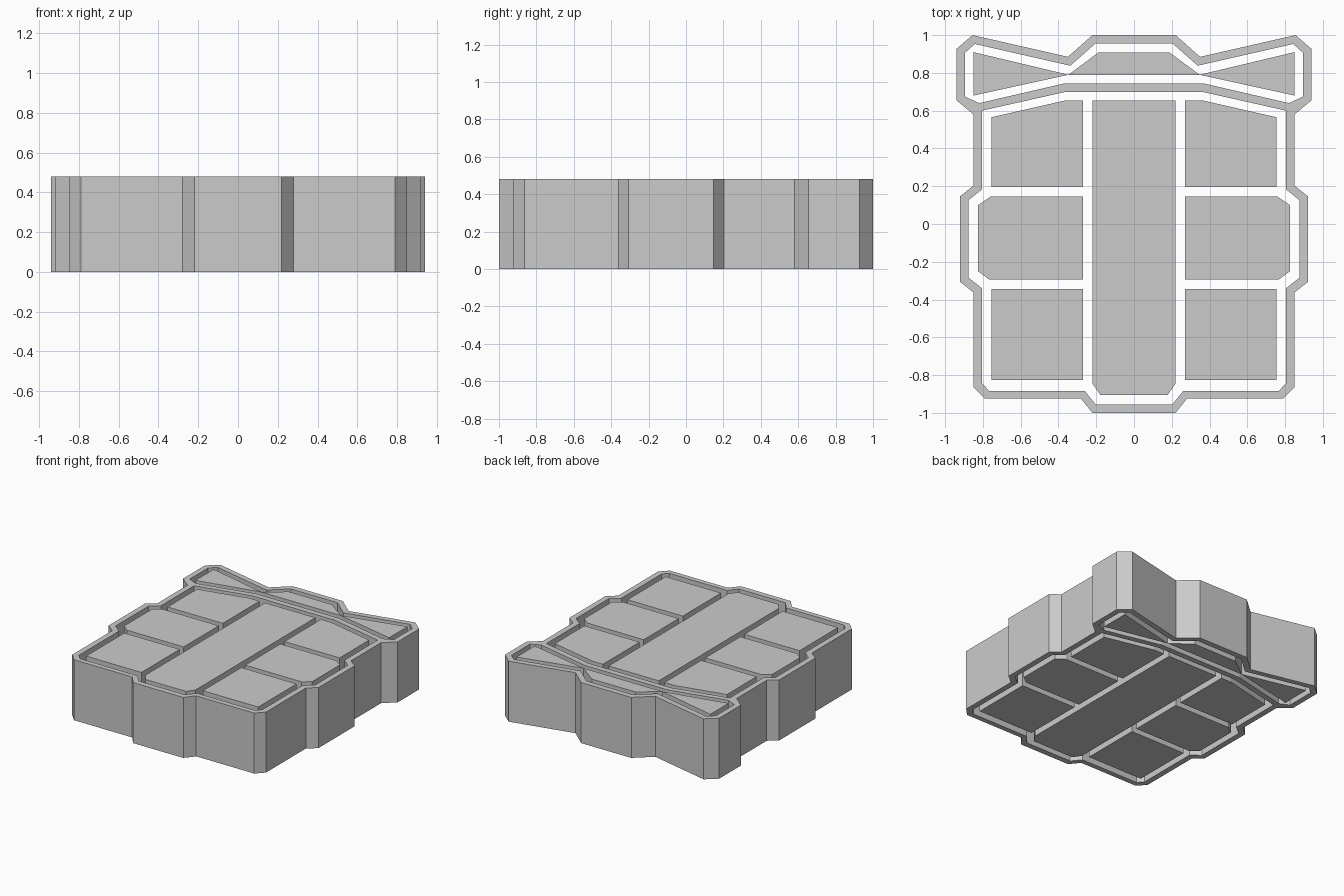
import bpy

if "Cube" in bpy.data.objects:
    bpy.data.objects.remove(bpy.data.objects["Cube"])

HEIGHT = 0.48


def mirrored(half):
    """Close a right-hand profile (top to bottom) with its mirror image."""
    return half + [(-x, y) for x, y in reversed(half)]


def flip(points):
    return [(-x, y) for x, y in reversed(points)]


def slab(name, *loops):
    """Extrude an outline, with any further loops cut as holes, to full height."""
    curve = bpy.data.curves.new(name, 'CURVE')
    curve.dimensions = '2D'
    curve.fill_mode = 'BOTH'
    curve.extrude = HEIGHT / 2
    for loop in loops:
        spline = curve.splines.new('POLY')
        spline.points.add(len(loop) - 1)
        for p, (x, y) in zip(spline.points, loop):
            p.co = (x, y, 0, 1)
        spline.use_cyclic_u = True
        spline.use_smooth = False
    obj = bpy.data.objects.new(name, curve)
    obj.location.z = HEIGHT / 2
    bpy.context.collection.objects.link(obj)
    bpy.ops.object.select_all(action='DESELECT')
    obj.select_set(True)
    bpy.context.view_layer.objects.active = obj
    bpy.ops.object.convert(target='MESH')
    # weld the caps to the walls
    bpy.ops.object.mode_set(mode='EDIT')
    bpy.ops.mesh.select_all(action='SELECT')
    bpy.ops.mesh.remove_doubles(threshold=0.0005)
    bpy.ops.mesh.normals_make_consistent(inside=False)
    bpy.ops.object.mode_set(mode='OBJECT')
    bpy.ops.object.shade_flat()


# Outer frame with an upper and a lower opening
outline = mirrored([
    (0.22, 1.0), (0.35, 0.885), (0.855, 1.0), (0.94, 0.927), (0.94, 0.655),
    (0.85, 0.58), (0.85, 0.203), (0.92, 0.147), (0.92, -0.307), (0.85, -0.362),
    (0.85, -0.863), (0.79, -0.925), (0.28, -0.925), (0.22, -1.0)])
upper_opening = mirrored([
    (0.205, 0.955), (0.337, 0.838), (0.843, 0.953), (0.896, 0.905),
    (0.896, 0.675), (0.82, 0.64), (0.365, 0.745)])
lower_opening = mirrored([
    (0.36, 0.70), (0.805, 0.60), (0.805, 0.183), (0.875, 0.127),
    (0.875, -0.285), (0.805, -0.34), (0.805, -0.843), (0.765, -0.885),
    (0.26, -0.885), (0.203, -0.955)])
slab("outer_frame", outline, upper_opening, lower_opening)

# Central panels
slab("centre_panel", mirrored([(0.22, 0.655), (0.22, -0.845), (0.178, -0.905)]))
slab("top_centre_panel", mirrored([(0.19, 0.907), (0.347, 0.79)]))

# Side panels, repeated on both sides
side_panels = {
    "wing_panel": [(0.347, 0.79), (0.85, 0.91), (0.85, 0.68)],
    "upper_panel": [(0.27, 0.655), (0.36, 0.655), (0.755, 0.565),
                    (0.755, 0.195), (0.27, 0.195)],
    "middle_panel": [(0.27, 0.145), (0.76, 0.145), (0.825, 0.10),
                     (0.825, -0.25), (0.765, -0.295), (0.27, -0.295)],
    "lower_panel": [(0.27, -0.345), (0.755, -0.345), (0.755, -0.825), (0.27, -0.825)],
}
for name, points in side_panels.items():
    slab(name + "_right", points)
    slab(name + "_left", flip(points))
